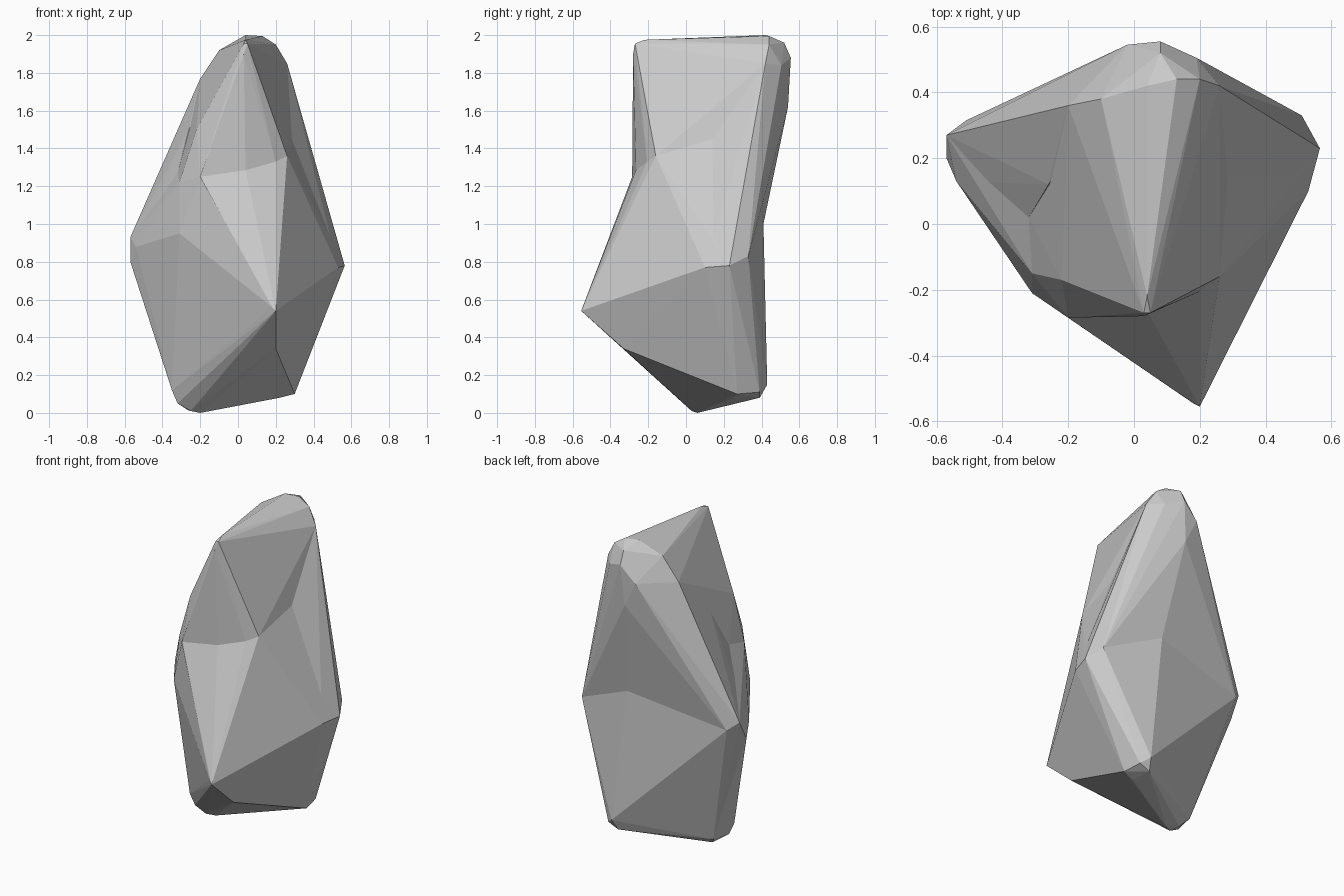
import bpy
import bmesh

if "Cube" in bpy.data.objects:
    bpy.data.objects.remove(bpy.data.objects["Cube"])


def hull(name, points):
    """Flat-faced convex chunk wrapped around a few corner points."""
    bm = bmesh.new()
    for p in points:
        bm.verts.new(p)
    res = bmesh.ops.convex_hull(bm, input=bm.verts)
    junk = {g for g in res["geom_interior"] + res["geom_unused"]
            if isinstance(g, bmesh.types.BMVert)}
    bmesh.ops.delete(bm, geom=list(junk), context='VERTS')
    bmesh.ops.recalc_face_normals(bm, faces=bm.faces)
    me = bpy.data.meshes.new(name)
    bm.to_mesh(me)
    bm.free()
    ob = bpy.data.objects.new(name, me)
    bpy.context.collection.objects.link(ob)
    return ob


# Shared corners of the rock
left_tip = [(-.57, .20, .80), (-.57, .27, .93), (-.54, .13, .88), (-.51, .315, .88)]
right_tip = [(.565, .23, .78), (.51, .33, .83), (.53, .10, .77)]
back_waist = [(.13, .41, 1.0)]
left_bulge = [(-.31, -.21, .95), (-.20, -.285, 1.25), (-.31, -.15, 1.22)]
left_valley = [(-.32, .02, 1.27)]
front_waist = [(.04, -.265, 1.285), (.20, -.205, 1.33), (.26, -.16, 1.36)]
right_notch = [(.285, .14, 1.45)]
top_back = [(.04, .42, 2.0), (.13, .44, 1.995), (.20, .44, 1.95), (.26, .42, 1.85),
            (-.10, .38, 1.92), (-.20, .36, 1.77), (.08, .52, 1.96), (.08, .555, 1.88),
            (.19, .505, 1.84), (-.02, .545, 1.78), (.06, .54, 1.62)]
top_front = [(.03, -.27, 1.955), (.05, -.27, 1.955), (.04, -.22, 1.975), (.03, -.28, 1.9)]

# Heavy lower half, with the pointed front corner
rock = hull("rock", left_tip + right_tip + back_waist + left_bulge + left_valley
            + front_waist + right_notch + [
    (.20, -.555, .54), (.18, -.545, .56), (.20, -.33, .34),
    (.30, .27, .10), (.28, .39, .11), (.22, .25, .08), (.23, .43, .15), (.21, .39, .08),
    (-.20, .06, 0), (-.25, .03, .01), (-.26, .10, .012), (-.32, .02, .05),
    (-.35, .01, .12), (-.30, .15, .06)])

# Broad upper back, sloping down to both side tips
upper_back = hull("upper_back", top_back + left_tip + right_tip + back_waist
                  + left_valley + right_notch + [(-.26, .12, 1.5)])

# Narrow fin reaching forward from the top ridge
upper_fin = hull("upper_fin", top_back + top_front + left_bulge + left_valley
                 + front_waist + right_notch + [(-.22, -.17, 1.5), (0, .30, 1.0)])

# Fuse the chunks into one solid
for part in (upper_back, upper_fin):
    mod = rock.modifiers.new("fuse", 'BOOLEAN')
    mod.operation = 'UNION'
    mod.solver = 'EXACT'
    mod.object = part
    bpy.context.view_layer.objects.active = rock
    bpy.ops.object.modifier_apply(modifier=mod.name)
    bpy.data.objects.remove(part)
